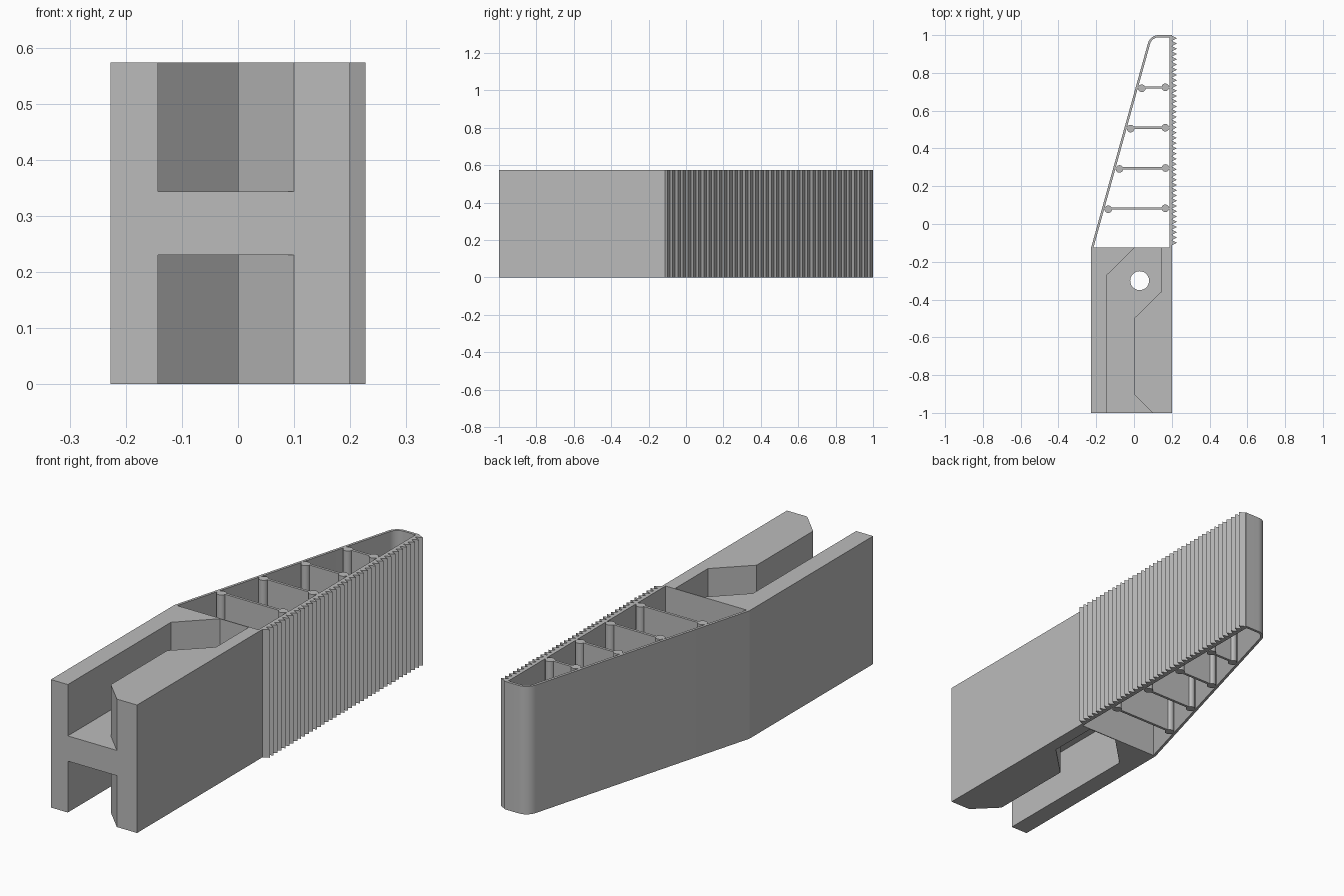
import bpy
import math
from mathutils import Vector

if "Cube" in bpy.data.objects:
    bpy.data.objects.remove(bpy.data.objects["Cube"])

HEIGHT = 0.573
WEB_LOW, WEB_HIGH = 0.23, 0.343
LEFT, RIGHT = -0.227, 0.2
JOIN_Y = -0.125        # where the grip meets the finger
SLOPE = 0.278          # sideways drift of the slanted wall per unit of y
WALL = 0.012

grey = bpy.data.materials.new("plain grey")
grey.use_nodes = True
grey.diffuse_color = (0.5, 0.5, 0.5, 1)
grey.node_tree.nodes["Principled BSDF"].inputs["Base Color"].default_value = (0.5, 0.5, 0.5, 1)


def bake(obj, name):
    """Replace an object by a plain mesh of its evaluated shape."""
    graph = bpy.context.evaluated_depsgraph_get()
    mesh = bpy.data.meshes.new_from_object(obj.evaluated_get(graph))
    bpy.data.objects.remove(obj)
    mesh.name = name
    mesh.materials.clear()
    mesh.materials.append(grey)
    result = bpy.data.objects.new(name, mesh)
    bpy.context.collection.objects.link(result)
    return result


def prism(name, loops, low=0.0, high=HEIGHT):
    """Extrude flat loops upward; loops inside another become holes."""
    curve = bpy.data.curves.new(name, "CURVE")
    curve.dimensions = "2D"
    curve.fill_mode = "BOTH"
    curve.extrude = (high - low) / 2
    for loop in loops:
        spline = curve.splines.new("POLY")
        spline.points.add(len(loop) - 1)
        for point, (x, y) in zip(spline.points, loop):
            point.co = (x, y, 0, 1)
        spline.use_cyclic_u = True
    obj = bpy.data.objects.new(name + " outline", curve)
    bpy.context.collection.objects.link(obj)
    result = bake(obj, name)
    for v in result.data.vertices:
        v.co.z += (low + high) / 2
    # weld the caps to the sides
    weld = result.modifiers.new("weld", "WELD")
    weld.merge_threshold = 0.0001
    return bake(result, name)


def circle(x, y, radius, count):
    return [(x + radius * math.cos(math.tau * i / count),
             y + radius * math.sin(math.tau * i / count)) for i in range(count)]


def slant_x(y):
    return LEFT + (y - JOIN_Y) * SLOPE


def rounded_tip(inset, radius):
    """Arc joining the slanted wall to the flat tip."""
    top = 1.0 - inset
    side = inset * math.sqrt(1 + SLOPE ** 2)
    corner = Vector((slant_x(top) + side, top))
    down = Vector((-SLOPE, -1)).normalized()
    half = down.angle(Vector((1, 0))) / 2
    reach = radius / math.tan(half)
    end = corner + Vector((reach, 0))
    centre = end - Vector((0, radius))
    sweep = math.pi - 2 * half
    return [(centre.x + radius * math.cos(math.pi / 2 + sweep * (1 - i / 10)),
             centre.y + radius * math.sin(math.pi / 2 + sweep * (1 - i / 10)))
            for i in range(11)]


# Grip block with a shaped channel above and below, and a pin hole
grip = prism("grip", [[(LEFT, -1), (RIGHT, -1), (RIGHT, JOIN_Y), (LEFT, JOIN_Y)]])
end_y = JOIN_Y - 0.003
channel = [(-0.143, -1.1), (0.2, -1.1), (0, -0.9), (0, -0.5), (0.143, -0.36),
           (0.143, end_y), (0, end_y), (-0.143, -0.27)]
cutters = [prism("upper channel cutter", [channel], WEB_HIGH, HEIGHT + 0.1),
           prism("lower channel cutter", [channel], -0.1, WEB_LOW),
           prism("pin hole cutter", [circle(0.03, -0.3, 0.05, 40)], 0.1, 0.45)]
for cutter in cutters:
    cutter.hide_render = True
    cut = grip.modifiers.new("cut", "BOOLEAN")
    cut.operation = "DIFFERENCE"
    cut.solver = "EXACT"
    cut.object = cutter
grip = bake(grip, "grip")
for cutter in cutters:
    bpy.data.objects.remove(cutter)

# Finger frame: slanted wall, rounded tip and toothed gripping wall
TEETH = 40
first, last = -0.113, 0.997
pitch = (last - first) / TEETH
outer = [(LEFT, JOIN_Y)] + rounded_tip(0, 0.058) + [(RIGHT, 1.0)]
for i in reversed(range(TEETH)):
    y = first + i * pitch
    outer += [(RIGHT, y + pitch), (0.227, y + pitch / 2)]
outer += [(RIGHT, first), (RIGHT, JOIN_Y)]
inner_left = WALL * math.sqrt(1 + SLOPE ** 2)
base_y = JOIN_Y + 0.001
inner = [(slant_x(base_y) + inner_left, base_y)] + rounded_tip(WALL, 0.046)
inner += [(RIGHT - WALL, 1 - WALL), (RIGHT - WALL, base_y)]
parts = [grip, prism("finger_frame", [outer, inner])]

# Cross ribs with a round hinge post at each end
for i in range(4):
    y = 0.082 + i * 0.2135
    left_x = slant_x(y) + 0.033
    parts.append(prism(f"rib_{i + 1}", [[(slant_x(y) + 0.008, y - 0.006), (0.192, y - 0.006),
                                        (0.192, y + 0.006), (slant_x(y) + 0.008, y + 0.006)]]))
    parts.append(prism(f"left_post_{i + 1}", [circle(left_x, y - 0.004, 0.02, 24)]))
    parts.append(prism(f"right_post_{i + 1}", [circle(0.166, y + 0.001, 0.02, 24)]))

# Smooth the round faces, keep the edges crisp
bpy.ops.object.select_all(action="DESELECT")
for part in parts:
    part.select_set(True)
bpy.context.view_layer.objects.active = grip
bpy.ops.object.shade_smooth_by_angle(angle=math.radians(30))
